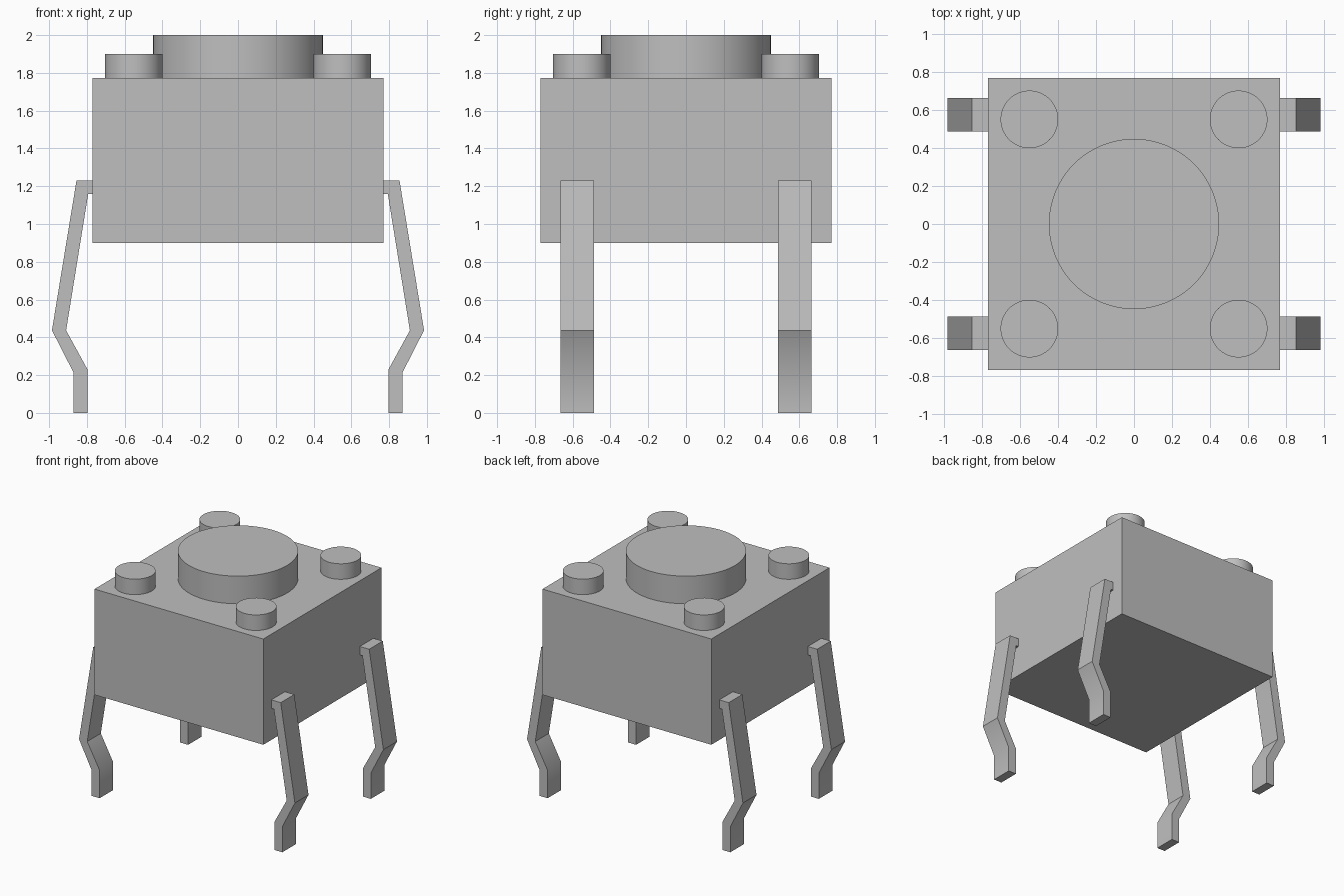
import bpy
import bmesh
import math

cube = bpy.data.objects.get("Cube")
if cube:
    bpy.data.objects.remove(cube, do_unlink=True)

grey = bpy.data.materials.new("plain_grey")
grey.use_nodes = True
colour = (0.52, 0.52, 0.52, 1.0)
grey.diffuse_color = colour
grey.node_tree.nodes["Principled BSDF"].inputs["Base Color"].default_value = colour


def finish(bm, name):
    """Turn a bmesh into a grey object, smooth except at sharp edges."""
    bmesh.ops.recalc_face_normals(bm, faces=bm.faces)
    mesh = bpy.data.meshes.new(name)
    bm.to_mesh(mesh)
    bm.free()
    mesh.materials.append(grey)
    obj = bpy.data.objects.new(name, mesh)
    bpy.context.collection.objects.link(obj)
    bpy.ops.object.select_all(action="DESELECT")
    obj.select_set(True)
    bpy.context.view_layer.objects.active = obj
    bpy.ops.object.shade_smooth_by_angle(angle=math.radians(30))
    return obj


def box(name, size, z0, z1):
    bm = bmesh.new()
    bmesh.ops.create_cube(bm, size=1)
    bmesh.ops.scale(bm, vec=(size, size, z1 - z0), verts=bm.verts)
    bmesh.ops.translate(bm, vec=(0, 0, (z0 + z1) / 2), verts=bm.verts)
    return finish(bm, name)


def disc(name, x, y, radius, z0, z1, sides):
    bm = bmesh.new()
    bmesh.ops.create_cone(bm, cap_ends=True, segments=sides, radius1=radius,
                          radius2=radius, depth=z1 - z0)
    bmesh.ops.translate(bm, vec=(x, y, (z0 + z1) / 2), verts=bm.verts)
    return finish(bm, name)


# Bent leg outline in the xz plane, starting where it enters the housing
LEG = [(0.75, 1.23), (0.855, 1.23), (0.985, 0.437), (0.87, 0.212), (0.87, 0),
       (0.797, 0), (0.797, 0.23), (0.91, 0.437), (0.793, 1.16), (0.75, 1.16)]


def leg(name, sx, y0, y1):
    bm = bmesh.new()
    face = bm.faces.new([bm.verts.new((sx * x, y0, z)) for x, z in LEG])
    out = bmesh.ops.extrude_face_region(bm, geom=[face])
    verts = [g for g in out["geom"] if isinstance(g, bmesh.types.BMVert)]
    bmesh.ops.translate(bm, vec=(0, y1 - y0, 0), verts=verts)
    return finish(bm, name)


# Housing and push button
TOP = 1.772
box("housing", 1.54, 0.90, TOP)
disc("push_button", 0, 0, 0.449, TOP - 0.02, 2.0, 96)

# Corner pegs and legs
for side, sx in (("left", 1), ("right", -1)):
    for end, sy in (("front", -1), ("back", 1)):
        disc(f"{end}_{side}_peg", sx * 0.552, sy * 0.552, 0.152, TOP - 0.02, 1.90, 64)
        leg(f"{end}_{side}_leg", sx, sy * 0.488, sy * 0.665)
